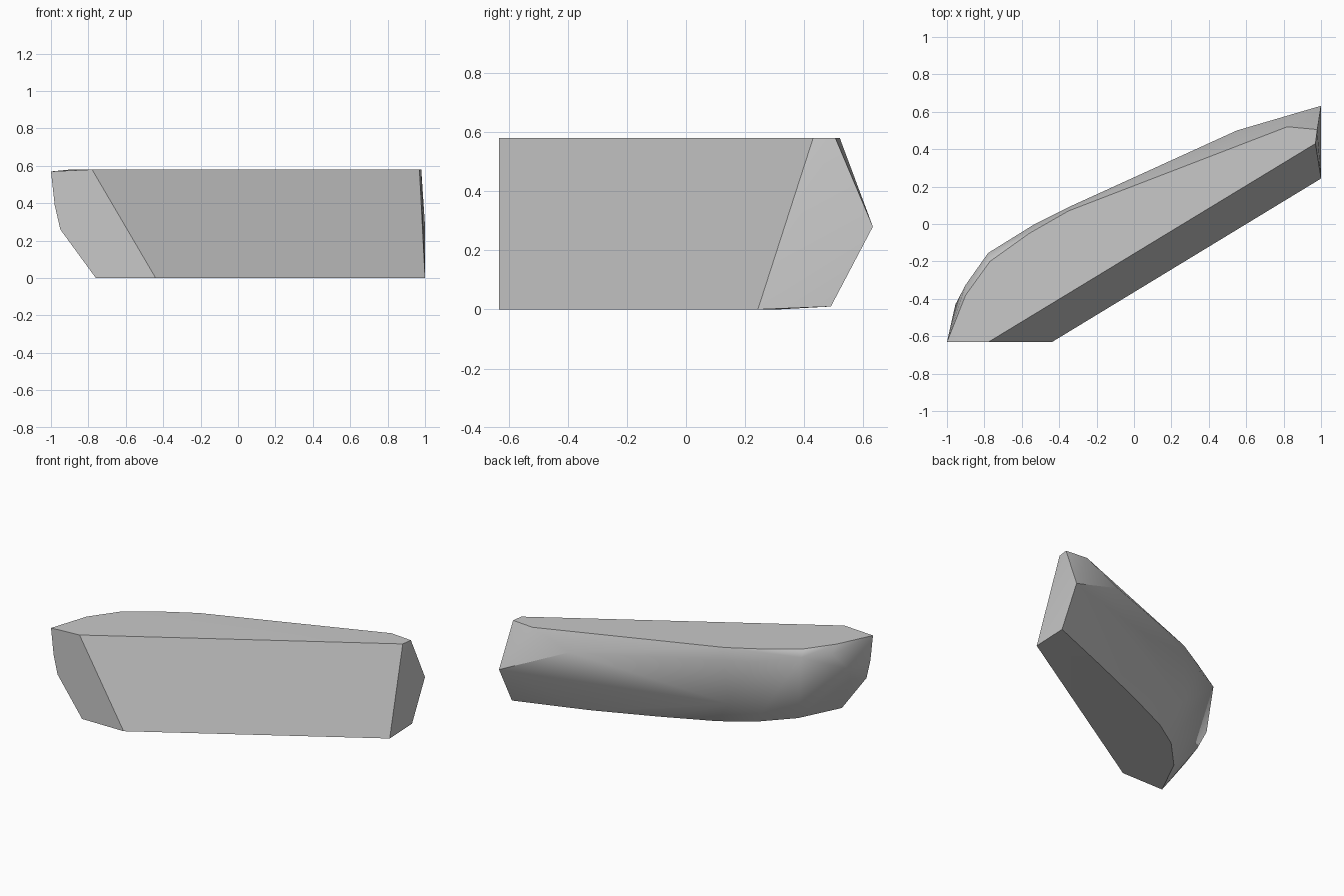
import bpy
import bmesh
import math

# Remove the default object
default_cube = bpy.data.objects.get("Cube")
if default_cube:
    bpy.data.objects.remove(default_cube, do_unlink=True)


def make_material(name, colour):
    material = bpy.data.materials.new(name)
    material.use_nodes = True
    material.diffuse_color = colour
    shader = material.node_tree.nodes["Principled BSDF"]
    shader.inputs["Base Color"].default_value = colour
    return material


def make_hull(name, points, material):
    """Wrap the corner points in a closed faceted solid."""
    mesh = bpy.data.meshes.new(name)
    bm = bmesh.new()
    for point in points:
        bm.verts.new(point)
    hull = bmesh.ops.convex_hull(bm, input=bm.verts[:])
    unused = set(hull["geom_interior"]) | set(hull["geom_unused"])
    loose = [item for item in unused if isinstance(item, bmesh.types.BMVert)]
    bmesh.ops.delete(bm, geom=loose, context="VERTS")
    # Merge the flat cut faces back into single polygons
    bmesh.ops.dissolve_limit(bm, angle_limit=math.radians(1.5),
                             verts=bm.verts[:], edges=bm.edges[:])
    bmesh.ops.recalc_face_normals(bm, faces=bm.faces[:])
    bm.to_mesh(mesh)
    bm.free()
    mesh.materials.append(material)
    solid = bpy.data.objects.new(name, mesh)
    bpy.context.collection.objects.link(solid)
    return solid


TOP = 0.58
END = -0.632

# Flat top outline, from the front cut around the rounded back
top_outline = [(-0.78, END), (-0.9, -0.38), (-0.77, -0.2),
               (-0.56, -0.05), (-0.35, 0.07), (0.82, 0.52),
               (0.98, 0.505), (0.97, 0.43)]

# Flat underside outline, with the curved rear edge
base_outline = [(-0.44, END), (-0.76, END), (-0.62, -0.35),
                (-0.43, -0.15), (-0.23, -0.02), (0.12, 0.14),
                (0.53, 0.31), (1, 0.243)]

# Left end profile
end_profile = [(-1, END, 0.57), (-0.98, END, 0.39), (-0.95, END, 0.26)]

# Bulging back, from the left end to the right end
bulge = [(-0.93, -0.49, 0.3), (-0.955, -0.43, 0.4),
         (-0.9, -0.325, 0.53), (-0.78, -0.155, 0.54),
         (-0.53, 0, 0.5), (-0.35, 0.09, 0.5), (-0.36, 0.04, 0.18),
         (0.55, 0.5, 0.47), (1, 0.632, 0.28), (1, 0.49, 0.01)]

corners = [(x, y, TOP) for x, y in top_outline]
corners += [(x, y, 0) for x, y in base_outline]
corners += end_profile + bulge

stone_grey = make_material("stone grey", (0.58, 0.58, 0.58, 1))
stone = make_hull("stone_slab", corners, stone_grey)

# Soft rounded back with crisp cut edges
bpy.ops.object.select_all(action="DESELECT")
stone.select_set(True)
bpy.context.view_layer.objects.active = stone
bpy.ops.object.shade_smooth_by_angle(angle=math.radians(30))
